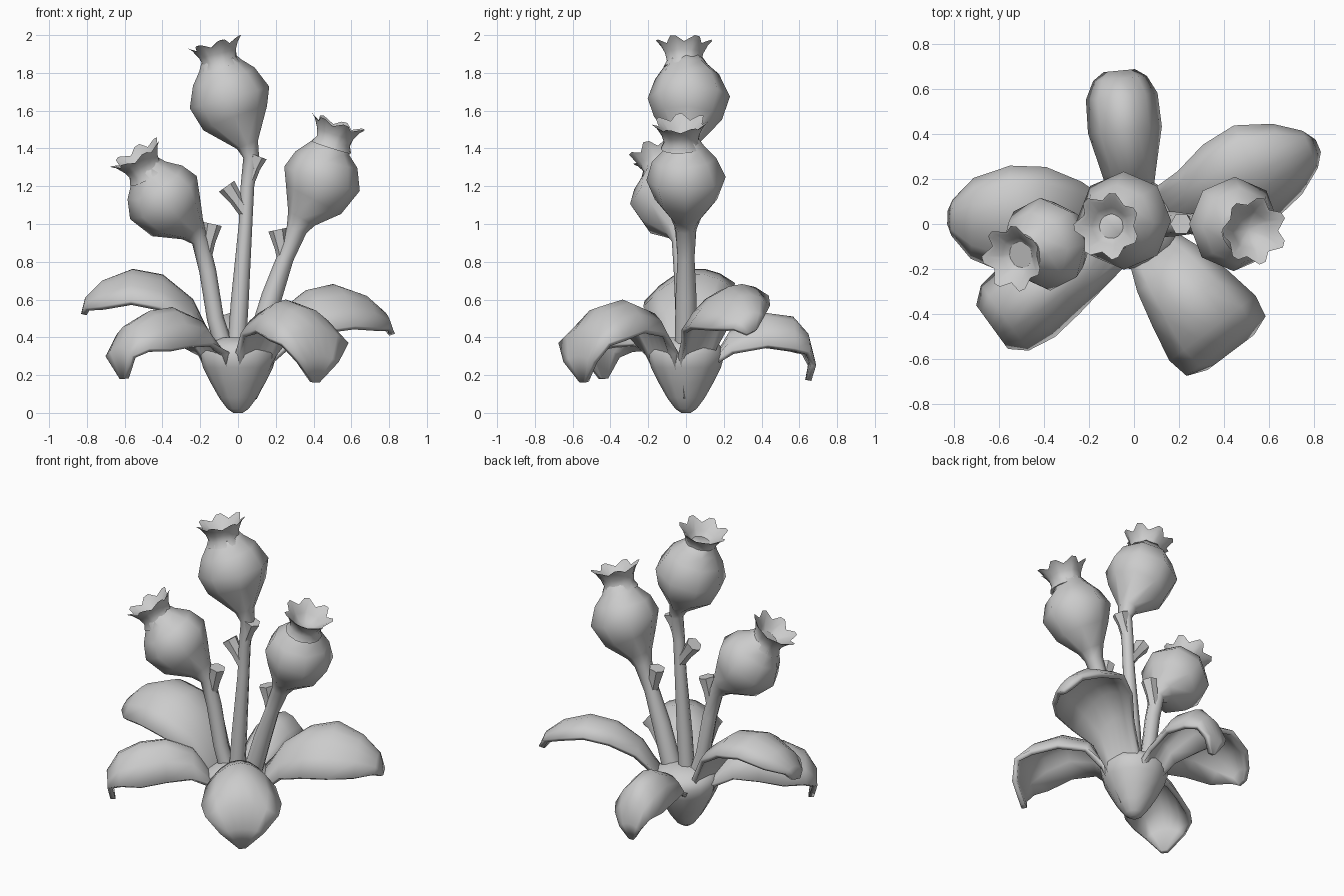
import bpy, math
from mathutils import Vector


def make(name, verts, faces, angle=60):
    me = bpy.data.meshes.new(name)
    me.from_pydata(verts, [], faces)
    ob = bpy.data.objects.new(name, me)
    bpy.context.collection.objects.link(ob)
    bpy.ops.object.select_all(action='DESELECT')
    ob.select_set(True)
    bpy.context.view_layer.objects.active = ob
    bpy.ops.object.shade_smooth_by_angle(angle=math.radians(angle))
    return ob


def frame(t):
    t = t.normalized()
    u = Vector((0, 1, 0)).cross(t).normalized()
    return u, t.cross(u), t


def skin(rings, n):
    faces = [(i * n + j, i * n + (j + 1) % n, (i + 1) * n + (j + 1) % n, (i + 1) * n + j)
             for i in range(rings - 1) for j in range(n)]
    return faces + [tuple(range(n))[::-1], tuple(range((rings - 1) * n, rings * n))]


def loft(name, pts, n=8, angle=60):
    """Tube through (x, y, z, radius) points."""
    c = [Vector(p[:3]) for p in pts]
    verts = []
    for i, p in enumerate(pts):
        u, v, t = frame(c[min(i + 1, len(c) - 1)] - c[max(i - 1, 0)])
        for j in range(n):
            a = 2 * math.pi * j / n
            verts.append(c[i] + (u * math.cos(a) + v * math.sin(a)) * p[3])
    return make(name, verts, skin(len(pts), n), angle)


def crown(name, rim, axis, spikes=7):
    """Flared cup with blunt points on top of a pod."""
    u, v, t = frame(Vector(axis))
    n = spikes * 3
    # height, radius, extra height and radius at the points
    prof = [(-.12, .11, 0, 0), (-.085, .092, 0, 0), (-.045, .098, 0, .005), (-.015, .112, .02, .02),
            (-.005, .118, .03, .037), (-.012, .105, .025, .03), (-.04, .078, 0, .005),
            (-.07, .05, 0, 0), (-.08, .01, 0, 0)]
    verts = []
    for h, r, dh, dr in prof:
        for j in range(n):
            a = 2 * math.pi * (j + .3 * (j % 3 == 1) - .3 * (j % 3 == 2) * -0) / n
            k = (0, .9, .8)[j % 3]
            verts.append(Vector(rim) + t * (h + dh * k) + (u * math.cos(a) + v * math.sin(a)) * (r + dr * k))
    make(name, verts, skin(len(prof), n))


def leaf(name, azimuth, spine, tilt=0):
    """Arched leaf; spine rows are (reach, height, half width, edge droop)."""
    a = math.radians(azimuth)
    d, side = Vector((math.cos(a), math.sin(a), 0)), Vector((-math.sin(a), math.cos(a), 0))
    m = 7
    verts = []
    for r, z, w, droop in spine:
        for j in range(m):
            s = 2 * j / (m - 1) - 1
            verts.append(d * r + side * w * s + Vector((0, 0, z - droop * s * s + tilt * s * w)))
    faces = [(i * m + j, (i + 1) * m + j, (i + 1) * m + j + 1, i * m + j + 1)
             for i in range(len(spine) - 1) for j in range(m - 1)]
    ob = make(name, verts, faces)
    mod = ob.modifiers.new("thickness", 'SOLIDIFY')
    mod.thickness = .03
    mod.offset = -1


# Root cone
loft("root", [(0, 0, 0, .025), (0, 0, .02, .055), (0, 0, .08, .1), (0, 0, .16, .145), (0, 0, .24, .185),
              (0, 0, .31, .205), (0, 0, .36, .18), (0, 0, .4, .09)], 12)

# Leaves
leaf("leaf_back", 95.5, [(.06, .1, .05, 0), (.14, .28, .1, 0), (.23, .43, .12, .1), (.42, .53, .165, .17),
                         (.57, .51, .16, .17), (.65, .42, .12, .1), (.685, .28, .07, .03), (.665, .17, .015, 0)])
leaf("leaf_right", 23, [(.06, .1, .05, 0), (.14, .32, .11, 0), (.27, .54, .14, .1), (.42, .64, .205, .13),
                        (.58, .67, .23, .13), (.74, .62, .17, .11), (.85, .53, .09, .05), (.89, .43, .03, 0)], .35)
leaf("leaf_front_right", -53, [(.06, .1, .05, 0), (.15, .32, .13, 0), (.25, .54, .17, .12), (.42, .6, .21, .16),
                               (.58, .56, .24, .16), (.68, .45, .22, .08), (.715, .3, .13, .03), (.69, .16, .02, 0)])
leaf("leaf_front_left", 216, [(.06, .1, .05, 0), (.15, .32, .13, 0), (.27, .5, .15, .13), (.43, .56, .18, .2),
                              (.58, .54, .2, .2), (.71, .47, .18, .13), (.78, .35, .12, .05), (.76, .18, .02, 0)])
leaf("leaf_left", 178, [(.06, .1, .05, 0), (.13, .36, .11, 0), (.24, .6, .18, .08), (.4, .73, .24, .12),
                        (.56, .76, .24, .12), (.72, .7, .18, .1), (.81, .61, .08, .04), (.83, .53, .03, 0)], -.2)

# Stems swelling into seed pods
loft("pod_tall", [(-.01, 0, .3, .05), (.01, 0, .6, .047), (.04, 0, 1, .036), (.05, 0, 1.2, .036),
                  (.07, 0, 1.35, .042), (.05, 0, 1.42, .06), (-.015, .01, 1.56, .18), (-.045, .015, 1.67, .218),
                  (-.075, .005, 1.78, .17), (-.095, 0, 1.84, .115), (-.105, 0, 1.88, .09)])
loft("pod_right", [(.1, 0, .35, .06), (.18, 0, .62, .055), (.25, 0, .82, .045), (.31, 0, .97, .055),
                   (.335, 0, 1.03, .08), (.4, 0, 1.13, .165), (.445, 0, 1.24, .21),
                   (.468, -.01, 1.34, .17), (.488, -.01, 1.4, .11), (.505, -.02, 1.44, .085)])
loft("pod_left", [(-.06, 0, .3, .05), (-.12, -.01, .5, .045), (-.16, -.02, .75, .045), (-.2, -.03, .91, .045),
                  (-.24, -.04, .97, .075), (-.33, -.07, 1.05, .17), (-.395, -.09, 1.14, .21),
                  (-.44, -.11, 1.22, .17), (-.475, -.13, 1.27, .11), (-.5, -.14, 1.31, .085)])

# Pod crowns
crown("crown_tall", (-.117, -.01, 1.945), (-.25, 0, 1))
crown("crown_right", (.53, -.03, 1.52), (.3, -.05, .95))
crown("crown_left", (-.535, -.15, 1.36), (-.49, -.19, .85))

# Cut side shoots on the stems
for i, (a, b) in enumerate([((.04, 0, 1.06), (-.06, 0, 1.2)), ((.06, 0, 1.24), (.105, 0, 1.36)),
                            ((.25, 0, .78), (.21, 0, .97)), ((-.175, -.02, .82), (-.135, -.02, 1.0))]):
    mid = [(p + q) / 2 for p, q in zip(a, b)]
    loft(f"shoot_{i + 1}", [(*a, .035), (*mid, .036), (*b, .05)], 6, 40)
